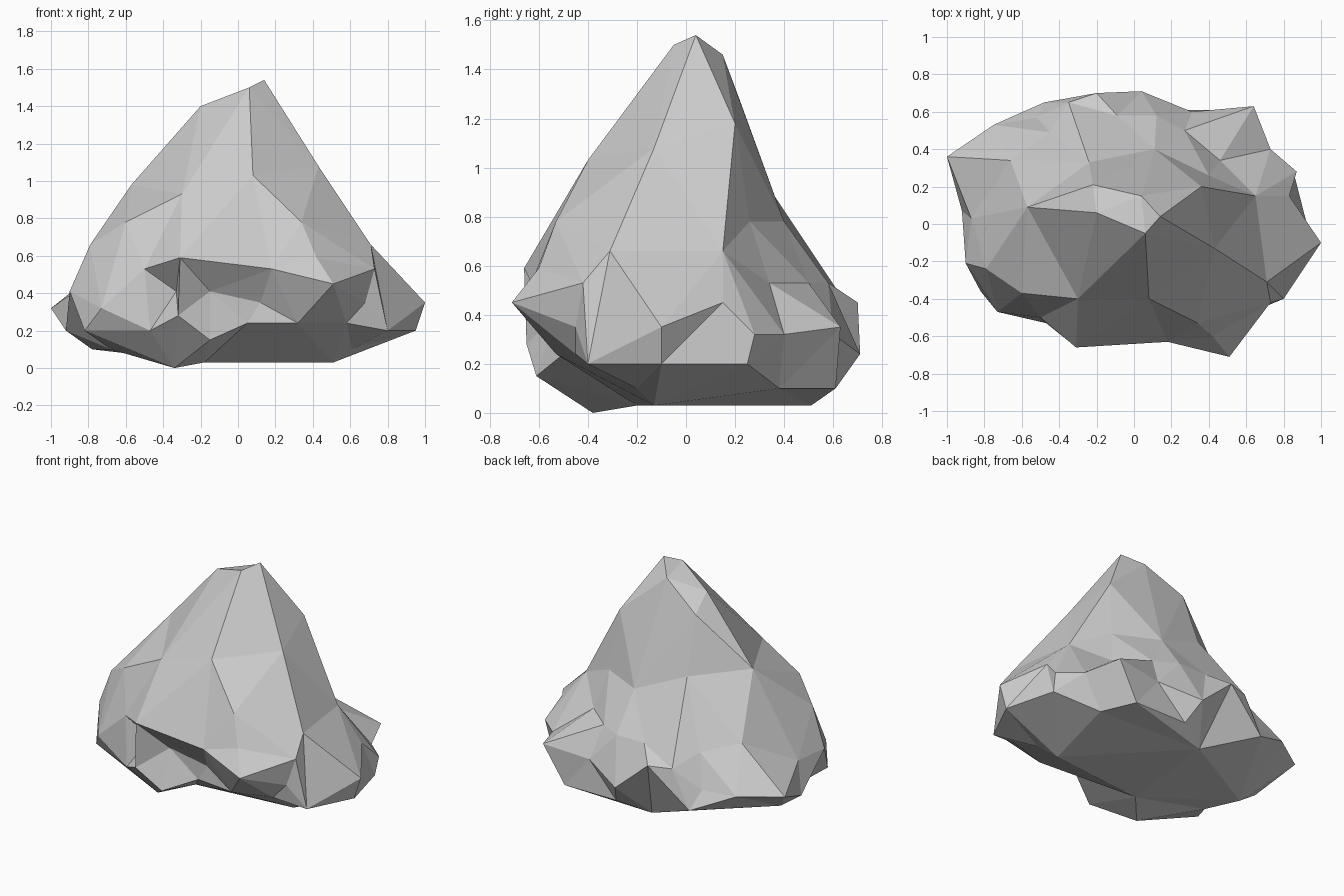
import bpy
import bmesh
from mathutils import Vector

# Remove the default object
default_cube = bpy.data.objects.get("Cube")
if default_cube:
    bpy.data.objects.remove(default_cube, do_unlink=True)

# Cross-sections of the rock: each height has its few outline corners
peak_sections = {
    1.54: [(.14, .04)],
    1.5: [(.06, -.05)],
    1.46: [(.04, .15)],
    1.4: [(-.2, .06)],
    1.3: [(-.22, .21)],
    1.18: [(.36, .2)],
    1.08: [(.43, -.13)],
    1.03: [(.08, -.4)],
    .98: [(-.57, .09)],
    .93: [(-.3, -.4), (-.24, .33)],
    .78: [(.34, -.53), (-.6, -.37), (.11, .4), (.4, .26)],
    .66: [(-.79, -.24), (.71, -.31), (.65, .15)],
}
ledge_sections = {
    .59: [(-.31, -.66), (.42, -.6), (-.66, .34)],
    .53: [(.18, -.63), (.73, -.42), (-.5, -.5), (.46, .34), (.27, .5),
          (.12, .58), (-.09, .58), (-.45, .49)],
    .45: [(.51, -.71), (.83, .15), (-.2, .7), (-.35, .65)],
    .41: [(-.33, -.47), (-.15, -.52), (-.9, -.21), (-.87, .03)],
}
base_sections = {
    .35: [(.12, -.5), (.68, -.45), (1, -.1), (.64, .63)],
    .32: [(.87, .28), (.73, .4), (-.73, -.47), (-1, .36), (-.75, .53),
          (.31, .6), (-.52, .57)],
    .28: [(-.32, -.65)],
    .24: [(.05, -.5), (.04, .71), (.58, -.45), (.32, -.53)],
    .2: [(.95, -.1), (.8, -.4), (-.82, -.36), (-.92, .07),
         (-.47, -.53), (-.48, .65), (.86, .25)],
    .15: [(-.15, -.61)],
    .1: [(.61, -.2), (.59, .38), (.49, .61), (.1, .61),
         (-.78, .09), (-.68, -.13)],
    .03: [(-.18, -.2), (.51, -.13), (-.1, .51)],
    0: [(-.34, -.38)],
}


def section_corners(sections):
    """Lift every outline corner to the height of its cross-section."""
    return [
        Vector((x, y, height))
        for height, outline in sections.items()
        for x, y in outline
    ]


def wrap_facets(corners, centre, squash):
    """Skin the corners with flat triangles, as seen from the centre.

    The corners are first spread over a sphere so that a hull joins every
    one of them, then each is moved to its true place, dents included.
    """
    bm = bmesh.new()
    placed = []
    for target in corners:
        direction = target - centre
        direction.z *= squash
        placed.append((bm.verts.new(direction.normalized()), target))
    bmesh.ops.convex_hull(bm, input=list(bm.verts))
    for vert, target in placed:
        if vert.is_valid:
            vert.co = target
    bmesh.ops.recalc_face_normals(bm, faces=list(bm.faces))
    return bm


def make_material(name, colour):
    """Make a plain material that shows its colour everywhere."""
    material = bpy.data.materials.new(name)
    material.use_nodes = True
    material.diffuse_color = colour
    for node in material.node_tree.nodes:
        if node.type == "BSDF_PRINCIPLED":
            node.inputs["Base Color"].default_value = colour
    return material


# Boulder
corners = []
for sections in (peak_sections, ledge_sections, base_sections):
    corners.extend(section_corners(sections))
rock = wrap_facets(corners, Vector((0, 0, .42)), .65)
mesh = bpy.data.meshes.new("boulder")
rock.to_mesh(mesh)
rock.free()
mesh.materials.append(make_material("stone_grey", (.6, .6, .6, 1)))
boulder = bpy.data.objects.new("boulder", mesh)
bpy.context.collection.objects.link(boulder)
